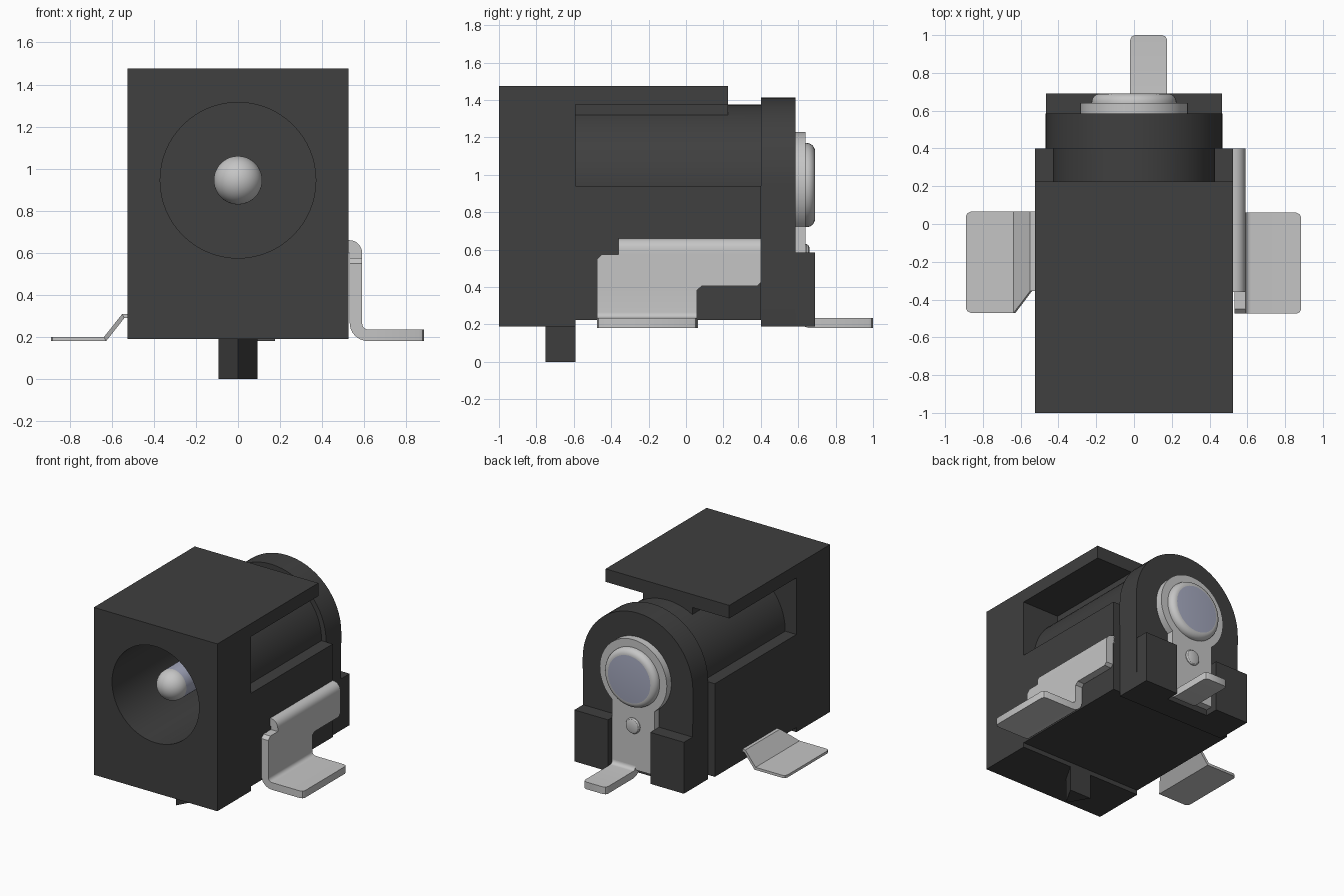
import bpy, bmesh, math
from math import sin, cos, pi, radians

if "Cube" in bpy.data.objects:
    bpy.data.objects.remove(bpy.data.objects["Cube"])

AXIS_Z = 0.945  # height of the socket axis


def material(name, rgb):
    m = bpy.data.materials.new(name)
    m.use_nodes = True
    m.diffuse_color = (*rgb, 1)
    m.node_tree.nodes["Principled BSDF"].inputs["Base Color"].default_value = (*rgb, 1)
    return m


BLACK = material("black plastic", (0.05, 0.05, 0.05))
SILVER = material("silver metal", (0.56, 0.56, 0.56))
BLUE = material("blue grey metal", (0.37, 0.39, 0.51))


def smooth(ob):
    for p in ob.data.polygons:
        p.use_smooth = True
    ob.data.set_sharp_from_angle(angle=radians(30))


def finish(name, bm, *mats):
    bmesh.ops.recalc_face_normals(bm, faces=bm.faces)
    me = bpy.data.meshes.new(name)
    bm.to_mesh(me)
    bm.free()
    for m in mats:
        me.materials.append(m)
    ob = bpy.data.objects.new(name, me)
    bpy.context.collection.objects.link(ob)
    smooth(ob)
    return ob


def prism(name, pts, axis, a, b, mat):
    """Extrude a 2D outline from a to b along an axis."""
    place = {"x": lambda p, t: (t, p[0], p[1]),
             "y": lambda p, t: (p[0], t, p[1]),
             "z": lambda p, t: (p[0], p[1], t)}[axis]
    bm = bmesh.new()
    lo = [bm.verts.new(place(p, a)) for p in pts]
    hi = [bm.verts.new(place(p, b)) for p in pts]
    bm.faces.new(lo)
    bm.faces.new(hi)
    n = len(pts)
    for i in range(n):
        j = (i + 1) % n
        bm.faces.new((lo[i], lo[j], hi[j], hi[i]))
    return finish(name, bm, mat)


def rect(u0, u1, v0, v1):
    return [(u0, v0), (u1, v0), (u1, v1), (u0, v1)]


def arc(cx, cz, r, a0, a1, n):
    return [(cx + r * cos(radians(a0 + (a1 - a0) * i / n)),
             cz + r * sin(radians(a0 + (a1 - a0) * i / n))) for i in range(n + 1)]


def circle(r, n=64):
    return arc(0, AXIS_Z, r, 0, 360, n)[:-1]


def boolean(ob, other, op):
    mod = ob.modifiers.new(op, "BOOLEAN")
    mod.operation, mod.object, mod.solver = op, other, "EXACT"
    bpy.context.view_layer.objects.active = ob
    bpy.ops.object.modifier_apply(modifier=mod.name)
    bpy.data.objects.remove(other)


def sheet(name, stations, mat, swap=False):
    """Bent sheet metal: stations of (outer point, inner point, w0, w1).
    Points are (x, z) with width along y, or (y, z) with width along x if swapped."""
    bm = bmesh.new()
    rings = []
    for o, i, w0, w1 in stations:
        ring = [(o, w0), (o, w1), (i, w1), (i, w0)]
        rings.append([bm.verts.new((w, p[0], p[1]) if swap else (p[0], w, p[1]))
                      for p, w in ring])
    bm.faces.new(rings[0])
    bm.faces.new(rings[-1])
    for r, s in zip(rings, rings[1:]):
        for k in range(4):
            m = (k + 1) % 4
            bm.faces.new((r[k], r[m], s[m], s[k]))
    bmesh.ops.remove_doubles(bm, verts=bm.verts, dist=1e-5)
    return finish(name, bm, mat)


def lathe(name, profile, z, mats, rule, n=48):
    """Revolve (y, radius) points around a y-parallel axis at height z."""
    bm = bmesh.new()
    rings = [[bm.verts.new((r * cos(2 * pi * k / n), y, z + r * sin(2 * pi * k / n)))
              for k in range(n)] for y, r in profile]
    for r, s in zip(rings, rings[1:]):
        for k in range(n):
            m = (k + 1) % n
            bm.faces.new((r[k], r[m], s[m], s[k]))
    bm.faces.new(rings[0])
    bm.faces.new(rings[-1])
    for f in bm.faces:
        f.material_index = rule(f.calc_center_median(), len(f.verts))
    return finish(name, bm, *mats)


# Housing: side profile with roof, joined to the barrel and bored out
housing = prism("housing", [(-1, 0.19), (-0.59, 0.19), (-0.59, 0.225), (0.4, 0.225),
                            (0.4, 0.94), (-0.59, 0.94), (-0.59, 1.375), (0.225, 1.375),
                            (0.225, 1.475), (-1, 1.475)], "x", -0.525, 0.525, BLACK)
boolean(housing, prism("barrel", circle(0.43), "y", -0.7, 0.41, BLACK), "UNION")
boolean(housing, prism("roof_rib", rect(-0.21, 0.21, 1.3, 1.4), "y", -0.65, 0.224, BLACK), "UNION")
boolean(housing, prism("bore", circle(0.37), "y", -1.1, 0.38, BLACK), "DIFFERENCE")
smooth(housing)

# Rear flange with round top, and its two feet
prism("rear_flange", [(-0.465, 0.19), (0.465, 0.19)] + arc(0, AXIS_Z, 0.468, 0, 180, 32),
      "y", 0.4, 0.585, BLACK)
for side, s in (("left", 1), ("right", -1)):
    prism(side + "_flange_foot", rect(s * 0.18, s * 0.465, 0.19, 0.585), "y", 0.58, 0.69, BLACK)

# Triangular locating post
prism("locating_post", [(0, -0.75), (0.0925, -0.59), (-0.0925, -0.59)], "z", 0, 0.2, BLACK)

# Centre pin: round silver tip, blue grey shaft, riveted rear head
tip = [(-0.79 - 0.115 * cos(radians(a)), 0.115 * sin(radians(a))) for a in range(3, 91, 6)]
head = [(0.645 + 0.045 * sin(radians(a)), 0.18 + 0.045 * cos(radians(a))) for a in range(0, 91, 15)]
lathe("centre_pin", tip + [(-0.79, 0.115), (0.6, 0.115), (0.6, 0.225)] + head, AXIS_Z,
      (SILVER, BLUE),
      lambda c, n: 1 if -0.78 < c.y < 0.59 or (n > 4 and c.y > 0) else 0)

# Rear contact plate with its stem, small rivet and solder tab
prism("rear_contact_plate", [(-0.18, 0.235), (0.18, 0.235)] + arc(0, AXIS_Z, 0.285, -51, 231, 48),
      "y", 0.58, 0.64, SILVER)
lathe("small_rivet", [(0.63, 0.06), (0.645, 0.06), (0.655, 0.053), (0.66, 0.04)], 0.57,
      (SILVER,), lambda c, n: 0, 24)

tab = [((0.585, 0.3), (0.64, 0.3), -0.02, 0.175)]
for a in range(180, 271, 15):
    c, s = cos(radians(a)), sin(radians(a))
    tab.append(((0.67 + 0.085 * c, 0.265 + 0.085 * s), (0.67 + 0.03 * c, 0.265 + 0.03 * s), -0.02, 0.175))
for y, d in ((0.975, 0), (0.992, 0.008), (1.0, 0.025)):
    tab.append(((y, 0.18), (y, 0.235), -0.02 + d, 0.175 - d))
sheet("rear_solder_tab", tab, SILVER, swap=True)

# Left solder leg: rolled top edge, stepped upright and bent foot
leg = [((0.51, 0.66), (0.51, 0.60), -0.36, 0.4)]
for a in range(90, -1, -15):
    c, s = cos(radians(a)), sin(radians(a))
    leg.append(((0.53 + 0.06 * c, 0.60 + 0.06 * s), (0.53 + 0.001 * c, 0.60 + 0.001 * s), -0.36, 0.4))
for z, y0, y1 in ((0.575, -0.36, 0.4), (0.575, -0.45, 0.4), (0.55, -0.475, 0.4),
                  (0.425, -0.475, 0.4), (0.405, -0.475, 0.38), (0.405, -0.475, 0.085),
                  (0.385, -0.475, 0.06)):
    leg.append(((0.59, z), (0.531, z), y0, y1))
for a in range(180, 271, 15):
    c, s = cos(radians(a)), sin(radians(a))
    leg.append(((0.62 + 0.03 * c, 0.265 + 0.03 * s), (0.62 + 0.089 * c, 0.265 + 0.085 * s), -0.475, 0.06))
for x, d in ((0.86, 0), (0.877, 0.008), (0.885, 0.025)):
    leg.append(((x, 0.235), (x, 0.18), -0.475 + d, 0.06 - d))
sheet("left_solder_leg", leg, SILVER)

# Right solder leg: thin sheet sloping down to a flat foot
sheet("right_solder_leg", [
    ((-0.50, 0.31), (-0.50, 0.29), -0.355, 0.065),
    ((-0.55, 0.31), (-0.54, 0.29), -0.355, 0.065),
    ((-0.637, 0.20), (-0.627, 0.18), -0.47, 0.065),
    ((-0.865, 0.20), (-0.865, 0.18), -0.47, 0.065),
    ((-0.882, 0.20), (-0.882, 0.18), -0.462, 0.057),
    ((-0.89, 0.20), (-0.89, 0.18), -0.445, 0.04)], SILVER)
